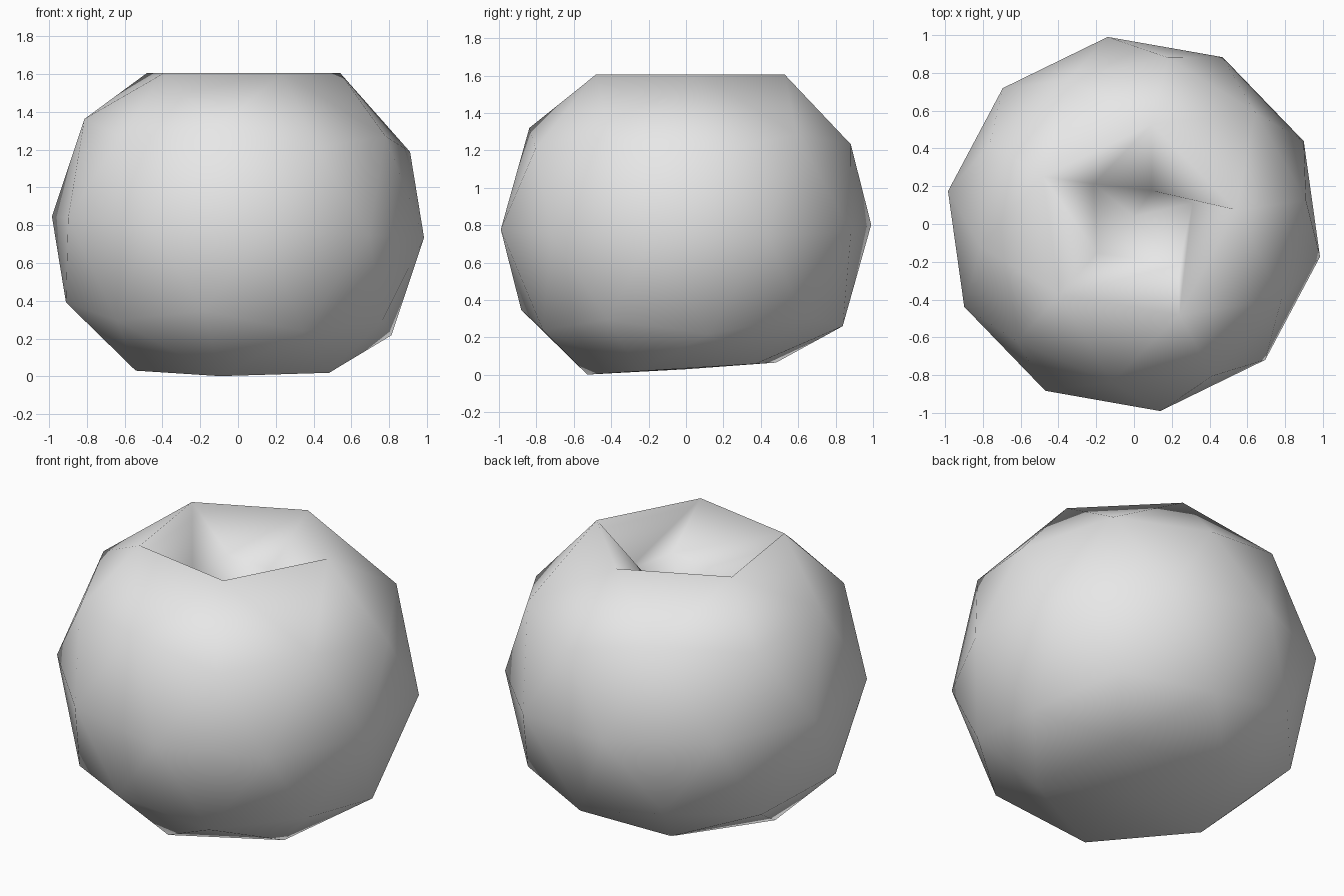
import bpy, bmesh
from math import cos, sin, radians, hypot, atan2, degrees
from mathutils import Matrix

cube = bpy.data.objects.get("Cube")
if cube:
    bpy.data.objects.remove(cube)

CENTRE = 0.79
bm = bmesh.new()
bmesh.ops.create_icosphere(bm, subdivisions=2, radius=1)
bmesh.ops.rotate(bm, verts=bm.verts, matrix=Matrix.Rotation(radians(8), 3, "Z"))
top = max(bm.verts, key=lambda v: v.co.z)
bottom = min(bm.verts, key=lambda v: v.co.z)

# Slightly tilted body, with the two small end rings flattened
for v in bm.verts:
    x, y, z = v.co
    if abs(z) > 0.8:
        v.co.x, v.co.y = x * 1.04, y * 1.02
        v.co.z = 1.605 if z > 0 else 0.035 + 0.065 * y
    else:
        v.co.z = CENTRE + z - 0.056 * x + 0.005 * y
        v.co.x = x + 0.056 * z
bottom.co = (0, 0, 0.03)

# Irregular dimple sunk into the top
bmesh.ops.inset_region(bm, faces=list(top.link_faces), thickness=0.2)
inner = [e.other_vert(top) for e in top.link_edges]
inner.sort(key=lambda v: degrees(atan2(v.co.y, v.co.x)) % 360)
for v, (angle, radius) in zip(inner, [(20, 0.33), (62, 0.2), (135, 0.3), (218, 0.25), (318, 0.32)]):
    a = radians(angle)
    v.co = (radius * cos(a), radius * sin(a), 1.38)
top.co = (0, 0.04, 1.2)

bmesh.ops.recalc_face_normals(bm, faces=bm.faces)
for f in bm.faces:
    f.smooth = True
mesh = bpy.data.meshes.new("fruit_body")
bm.to_mesh(mesh)
bm.free()

# Plain pale grey surface
mat = bpy.data.materials.new("pale grey")
mat.use_nodes = True
colour = (0.8, 0.8, 0.8, 1)
mat.diffuse_color = colour
mat.node_tree.nodes["Principled BSDF"].inputs["Base Color"].default_value = colour
mesh.materials.append(mat)
body = bpy.data.objects.new("fruit_body", mesh)
bpy.context.collection.objects.link(body)
